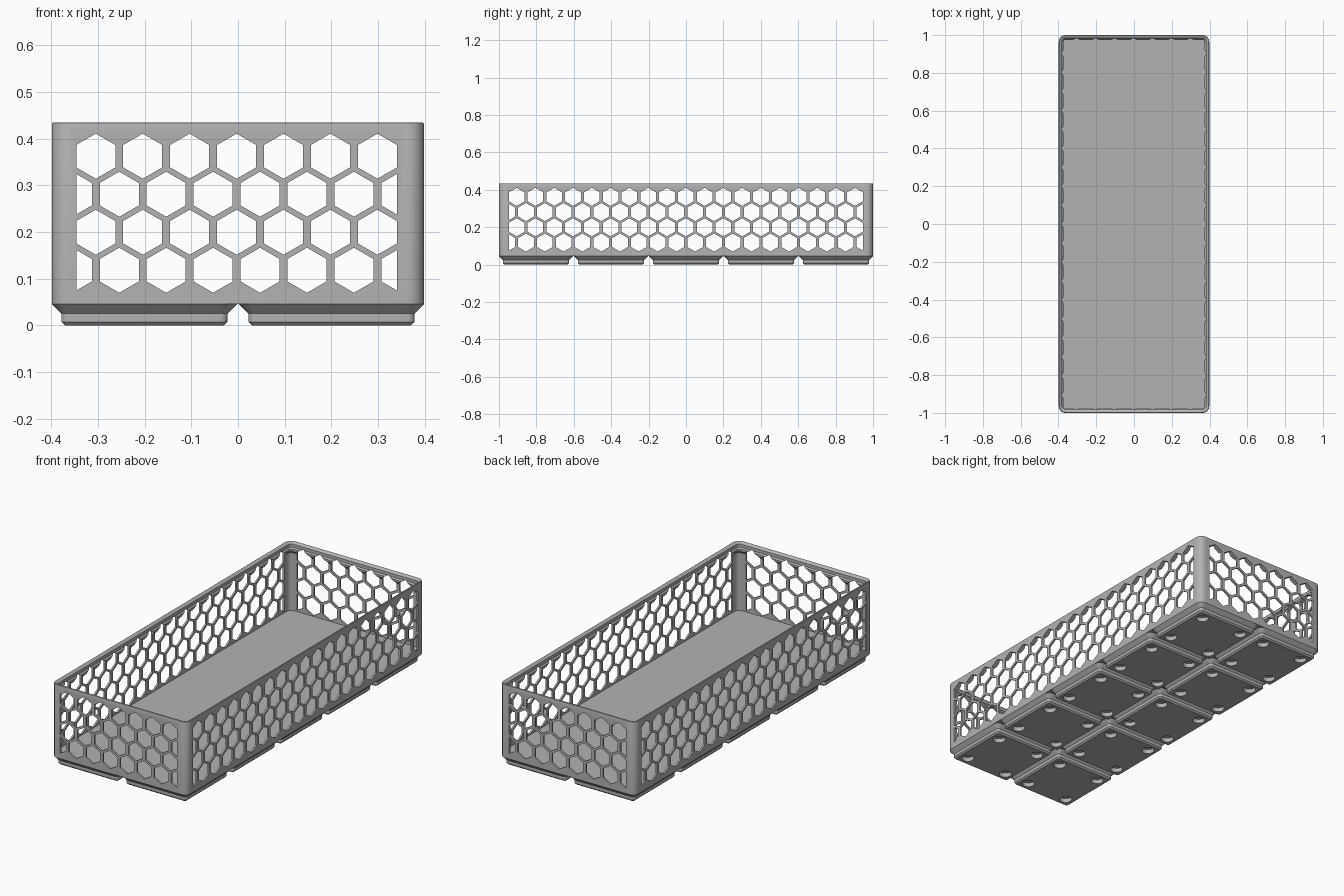
import bpy, bmesh, math

old = bpy.data.objects.get("Cube")
if old:
    bpy.data.objects.remove(old)

MM = 2 / 209.5                 # one millimetre in model units
W, L, R = 83.5, 209.5, 3.75    # outer width, length and corner radius
CELL, SEG = 42, 8

grey = bpy.data.materials.new("light_grey")
grey.use_nodes = True
colour = (0.45, 0.45, 0.45, 1)
grey.diffuse_color = colour
grey.node_tree.nodes["Principled BSDF"].inputs["Base Color"].default_value = colour


def make_object(name, bm):
    bmesh.ops.recalc_face_normals(bm, faces=bm.faces)
    mesh = bpy.data.meshes.new(name)
    bm.to_mesh(mesh)
    bm.free()
    mesh.materials.append(grey)
    obj = bpy.data.objects.new(name, mesh)
    bpy.context.collection.objects.link(obj)
    return obj


def rounded_loft(name, w, l, r, profile):
    """Solid from stacked rounded rectangles; profile holds (inset, height)."""
    bm = bmesh.new()
    rings = []
    for inset, z in profile:
        rad = max(r - inset, 0.3)
        hx, hy = w / 2 - inset - rad, l / 2 - inset - rad
        ring = []
        for q, (sx, sy) in enumerate([(1, 1), (-1, 1), (-1, -1), (1, -1)]):
            for k in range(SEG + 1):
                a = (q + k / SEG) * math.pi / 2
                x, y = sx * hx + rad * math.cos(a), sy * hy + rad * math.sin(a)
                ring.append(bm.verts.new((x * MM, y * MM, z * MM)))
        rings.append(ring)
    for a, b in zip(rings, rings[1:]):
        for i in range(len(a)):
            j = (i + 1) % len(a)
            bm.faces.new((a[i], a[j], b[j], b[i]))
    bm.faces.new(rings[0])
    bm.faces.new(rings[-1])
    return make_object(name, bm)


def cut(obj, cutter):
    mod = obj.modifiers.new("cut", "BOOLEAN")
    mod.operation, mod.solver, mod.object = "DIFFERENCE", "EXACT", cutter
    bpy.context.view_layer.objects.active = obj
    bpy.ops.object.modifier_apply(modifier=mod.name)
    cutter.hide_render = True
    bpy.data.objects.remove(cutter)


def smooth(obj):
    bpy.ops.object.select_all(action="DESELECT")
    obj.select_set(True)
    bpy.context.view_layer.objects.active = obj
    bpy.ops.object.shade_smooth_by_angle(angle=math.radians(30))


def hex_cutter(name, count, shift, place):
    """Four staggered rows of hexagonal prisms, trimmed at both ends."""
    bm = bmesh.new()
    pitch, row, radius = 0.1005, 0.0814, 0.0482
    half = radius * math.sqrt(3) / 2
    limit = (count - 1) / 2 * pitch + half
    for k in range(4):
        extra = 1 if k % 2 == 0 else 0
        z = 0.118 + row * k
        for i in range(count + extra):
            c = (i - (count + extra - 1) / 2) * pitch
            a, b = max(c - half, -limit), min(c + half, limit)
            xs = sorted({a, b, min(max(c, a), b)})
            pts = [(x, z + radius - abs(x - c) / math.sqrt(3)) for x in xs]
            pts += [(x, 2 * z - top) for x, top in reversed(pts)]
            ends = [[bm.verts.new(place(u + shift, s, v)) for u, v in pts] for s in (-1.2, 1.2)]
            bm.faces.new(ends[0])
            bm.faces.new(ends[1])
            for p in range(len(pts)):
                q = (p + 1) % len(pts)
                bm.faces.new((ends[0][p], ends[0][q], ends[1][q], ends[1][p]))
    return make_object(name, bm)


# Tray: outer wall, rounded rim, stepped stacking lip, thin wall, floor
tray = rounded_loft("tray", W, L, R, [
    (0, 4.8), (0, 45.05), (0.1, 45.35), (0.35, 45.53), (0.7, 45.5), (0.95, 45.4),
    (1.9, 44.45), (1.9, 42.7), (2.6, 42), (2.6, 40.8), (0.95, 39.15), (0.95, 7)])
cut(tray, hex_cutter("end_windows", 7, -0.003, lambda u, s, v: (u, s, v)))
cut(tray, hex_cutter("side_windows", 19, -0.001, lambda u, s, v: (s, u, v)))
smooth(tray)

# Foot: chamfered pad with four round sockets
foot = rounded_loft("foot", 41.5, 41.5, R, [
    (2.95, 0), (2.15, 0.8), (2.15, 2.6), (0, 4.75), (0, 4.9)])
sockets = bmesh.new()
for sx in (-13, 13):
    for sy in (-13, 13):
        made = bmesh.ops.create_cone(sockets, cap_ends=True, segments=32, depth=4.8 * MM,
                                     radius1=3.25 * MM, radius2=3.25 * MM)
        bmesh.ops.translate(sockets, verts=made["verts"], vec=(sx * MM, sy * MM, 0))
cut(foot, make_object("sockets", sockets))
smooth(foot)

# Grid of feet under the tray
for i in range(2):
    for j in range(5):
        pad = foot if i == j == 0 else bpy.data.objects.new(f"foot_{i}_{j}", foot.data)
        if pad is not foot:
            bpy.context.collection.objects.link(pad)
        pad.location = ((i - 0.5) * CELL * MM, (j - 2) * CELL * MM, 0)
